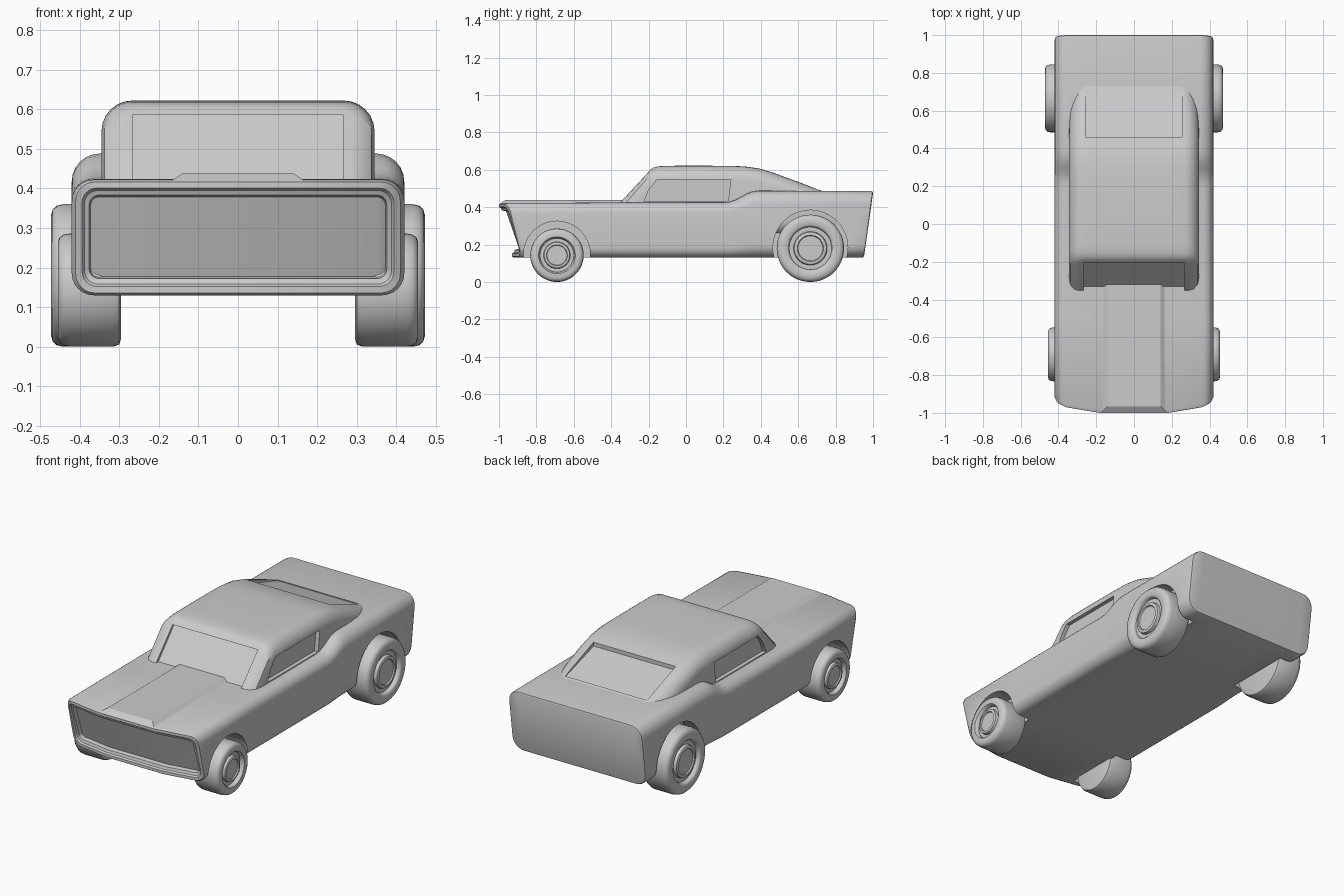
import bpy, bmesh
from math import sin, cos, pi, radians

if "Cube" in bpy.data.objects:
    bpy.data.objects.remove(bpy.data.objects["Cube"])


def make(name, bm):
    bmesh.ops.recalc_face_normals(bm, faces=bm.faces[:])
    me = bpy.data.meshes.new(name)
    bm.to_mesh(me)
    bm.free()
    ob = bpy.data.objects.new(name, me)
    bpy.context.collection.objects.link(ob)
    return ob


def activate(ob):
    bpy.ops.object.select_all(action='DESELECT')
    ob.select_set(True)
    bpy.context.view_layer.objects.active = ob


def smooth(ob, angle=32):
    activate(ob)
    bpy.ops.object.shade_smooth_by_angle(angle=radians(angle))


def ring(hw, zb, zt, r, yb, yt, bow=0.0):
    """Rounded rectangle section, sheared from yb to yt, bowed back at the sides."""
    n = 6
    arc = [(hw - r + r * cos(pi / 2 * i / n), zt - r + r * sin(pi / 2 * i / n)) for i in range(n + 1)]
    upper = [(-x, z) for x, z in arc]
    upper += [(-0.18, zt), (0, zt), (0.18, zt)]
    upper += arc[::-1]
    pts = upper + [(x, zb + zt - z) for x, z in reversed(upper)]
    out = []
    for x, z in pts:
        a = abs(x)
        back = max(0, a - 0.18) / 0.18 * 0.03 + max(0, a - 0.36) / 0.06 * 0.015
        out.append((x, yb + (yt - yb) * (z - zb) / (zt - zb) + bow * back, z))
    return out


def loft(name, rings):
    bm = bmesh.new()
    vs = [[bm.verts.new(p) for p in r] for r in rings]
    n = len(vs[0])
    for a, b in zip(vs, vs[1:]):
        for i in range(n):
            j = (i + 1) % n
            bm.faces.new((a[i], a[j], b[j], b[i]))
    for r in (vs[0], vs[-1]):
        for i in range(n // 2 - 1):
            bm.faces.new((r[i], r[i + 1], r[n - 2 - i], r[n - 1 - i]))
    return make(name, bm)


def prism(name, pts, x0, x1):
    """Side profile (y, z) extruded from x0 to x1."""
    bm = bmesh.new()
    a = [bm.verts.new((x0, y, z)) for y, z in pts]
    b = [bm.verts.new((x1, y, z)) for y, z in pts]
    bm.faces.new(a)
    bm.faces.new(b[::-1])
    for i in range(len(pts)):
        j = (i + 1) % len(pts)
        bm.faces.new((a[i], b[i], b[j], a[j]))
    return make(name, bm)


def cut(ob, cutter):
    cutter.hide_render = True
    m = ob.modifiers.new("cut", 'BOOLEAN')
    m.operation = 'DIFFERENCE'
    m.solver = 'EXACT'
    m.object = cutter
    activate(ob)
    bpy.ops.object.modifier_apply(modifier=m.name)
    bpy.data.objects.remove(cutter)


def circle(cy, cz, r, n=48):
    return [(cy + r * cos(2 * pi * i / n), cz + r * sin(2 * pi * i / n)) for i in range(n)]


# Body: recessed grille, bowed nose, raised rear haunches, slanted tail
sections = [
    ring(0.372, 0.177, 0.378, 0.02, -0.892, -0.962, 1),
    ring(0.376, 0.172, 0.383, 0.025, -0.915, -0.985, 1),
    ring(0.388, 0.158, 0.395, 0.035, -0.92, -0.99, 1),
    ring(0.394, 0.152, 0.401, 0.038, -0.93, -1.0, 1),
    ring(0.41, 0.136, 0.416, 0.048, -0.93, -1.0, 1),
    ring(0.42, 0.13, 0.422, 0.055, -0.92, -0.985, 1),
    ring(0.42, 0.13, 0.424, 0.055, -0.5, -0.5),
]
for y, zt in [(0.2, .425), (.235, .429), (.265, .439), (.295, .455), (.325, .472), (.355, .483), (.39, .488)]:
    sections.append(ring(0.42, 0.13, zt, 0.055 + (zt - .425) * 0.25, y, y))
sections += [
    ring(0.42, 0.13, 0.486, 0.07, 0.94, 0.985),
    ring(0.416, 0.134, 0.483, 0.067, 0.95, 0.997),
    ring(0.407, 0.143, 0.475, 0.06, 0.953, 1.0),
]
body = loft("body", sections)

# Wheel arches
WHEELS = [("front", -0.69, 0.143, 0.455, 0.178), ("rear", 0.665, 0.18, 0.472, 0.2)]
for nm, y, R, xo, arch in WHEELS:
    for s in (-1, 1):
        cut(body, prism("arch_cutter", circle(y, R + 0.004, arch), s * 0.305, s * 0.6))
smooth(body)

# Cabin: raked windscreen, flat roof, fastback tail
rings = [
    ring(0.285, 0.25, 0.603, 0.03, -0.515, -0.187),
    ring(0.315, 0.25, 0.611, 0.05, -0.505, -0.175),
    ring(0.337, 0.25, 0.618, 0.068, -0.475, -0.15),
    ring(0.345, 0.25, 0.621, 0.078, -0.43, -0.11),
]
for y, zt, hw in [(.0, .622, .345), (.25, .621, .345), (.32, .617, .345), (.39, .607, .345), (.47, .583, .344),
                  (.6, .535, .34), (.73, .486, .325), (.8, .46, .31)]:
    rings.append(ring(hw, 0.25, zt, 0.078, y, y))
cabin = loft("cabin", rings)

# Recessed windscreen, rear window and side windows
cut(cabin, prism("windscreen_cutter", [(-.345, .41), (-.187, .585), (-.33, .585), (-.5, .41)], -0.267, 0.267))
cut(cabin, prism("rear_window_cutter", [(.46, .564), (.715, .486), (.715, .65), (.46, .65)], -0.257, 0.257))
for s in (-1, 1):
    cut(cabin, prism("side_window_cutter", [(-.225, .43), (-.2, .49), (-.155, .548), (.24, .548), (.225, .43)],
                     s * 0.322, s * 0.5))
smooth(cabin)

# Hood bulge with chamfered sides and nose
bm = bmesh.new()
lo = [bm.verts.new(p) for p in [(-.175, -1, .415), (.175, -1, .415), (.175, -.3, .415), (-.175, -.3, .415)]]
hi = [bm.verts.new(p) for p in [(-.14, -.965, .438), (.14, -.965, .438), (.14, -.3, .438), (-.14, -.3, .438)]]
bm.faces.new(lo)
bm.faces.new(hi)
for i in range(4):
    j = (i + 1) % 4
    bm.faces.new((lo[i], lo[j], hi[j], hi[i]))
make("hood_bulge", bm)


# Wheels: one lathed profile of (radius factor, depth from the outer face)
PROFILE = [(0, -.16), (.85, -.16), (.96, -.155), (1, -.14), (1, -.03), (.98, -.014), (.93, -.004), (.85, 0),
           (.69, 0), (.65, -.006), (.63, -.022), (.5, -.022), (.48, -.006), (.45, -.003), (.39, -.003),
           (.37, -.01), (0, -.01)]
for nm, y, R, xo, arch in WHEELS:
    for side, s in (("left", -1), ("right", 1)):
        bm = bmesh.new()
        vs = [bm.verts.new((s * (xo + d), y, R + f * R)) for f, d in PROFILE]
        es = [bm.edges.new(e) for e in zip(vs, vs[1:])]
        bmesh.ops.spin(bm, geom=vs + es, cent=(0, y, R), axis=(1, 0, 0), angle=2 * pi, steps=48, use_merge=True)
        bmesh.ops.remove_doubles(bm, verts=bm.verts[:], dist=1e-5)
        smooth(make(f"{nm}_{side}_wheel", bm), 40)
